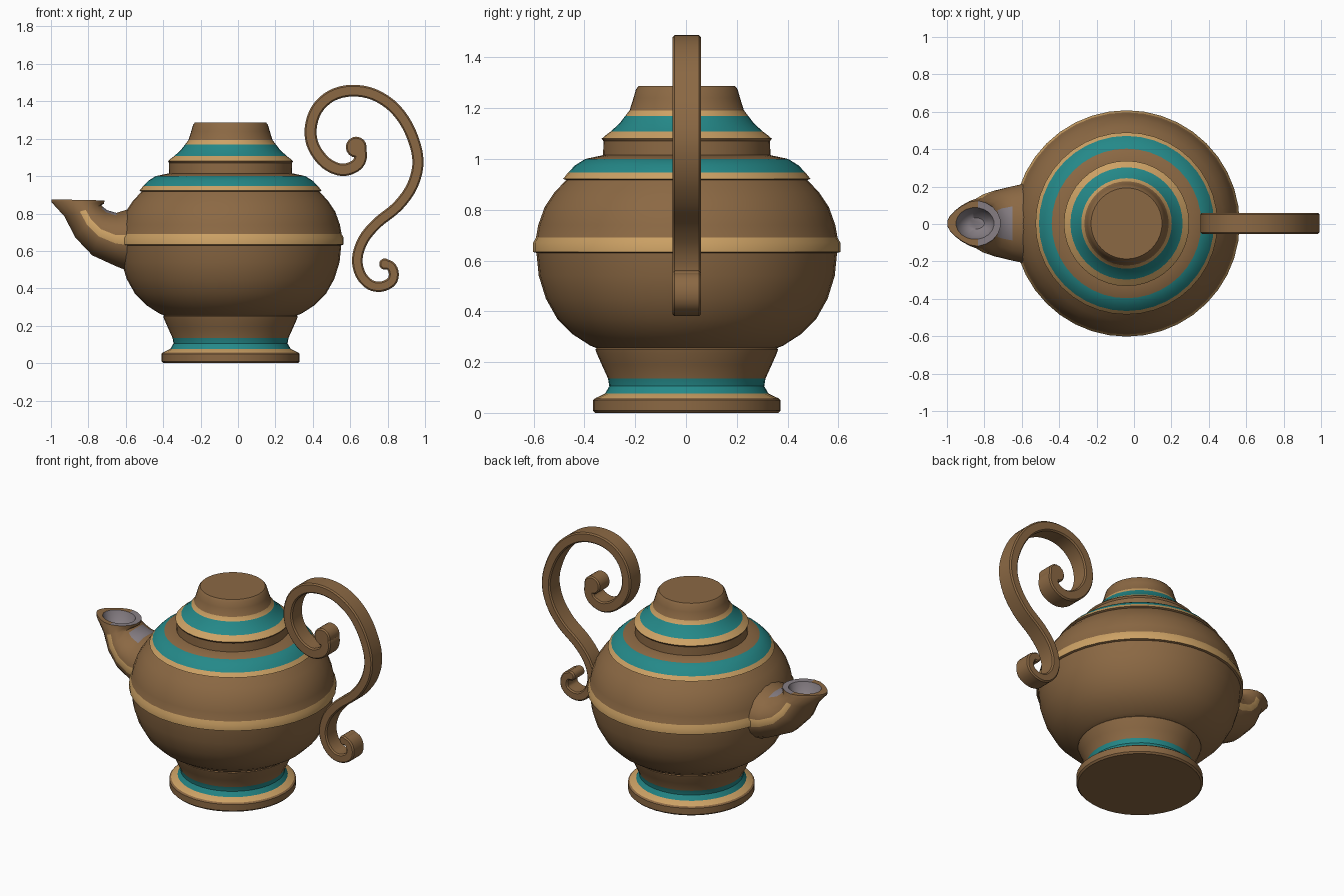
import bpy, bmesh, math
from mathutils import Vector

old = bpy.data.objects.get("Cube")
if old:
    bpy.data.objects.remove(old, do_unlink=True)

BROWN, GOLD, TEAL, GREY = range(4)
CENTRE = Vector((-0.04, 0.003, 0))


def make_material(name, colour):
    mat = bpy.data.materials.new(name)
    mat.use_nodes = True
    mat.diffuse_color = (*colour, 1)
    mat.node_tree.nodes["Principled BSDF"].inputs["Base Color"].default_value = (*colour, 1)
    return mat


materials = [
    make_material("clay brown", (0.26, 0.14, 0.057)),
    make_material("pale gold", (0.61, 0.36, 0.13)),
    make_material("teal glaze", (0.018, 0.25, 0.25)),
    make_material("inner grey", (0.24, 0.21, 0.23)),
]


def finish(bm, name, angle=32):
    """Turn a bmesh into a smooth shaded object with sharp creases kept."""
    bmesh.ops.recalc_face_normals(bm, faces=bm.faces)
    mesh = bpy.data.meshes.new(name)
    bm.to_mesh(mesh)
    bm.free()
    for mat in materials:
        mesh.materials.append(mat)
    obj = bpy.data.objects.new(name, mesh)
    bpy.context.collection.objects.link(obj)
    bpy.ops.object.select_all(action="DESELECT")
    obj.select_set(True)
    bpy.context.view_layer.objects.active = obj
    bpy.ops.object.shade_smooth_by_angle(angle=math.radians(angle))
    return obj


def loft(bm, rings, colour_rule):
    """Skin closed rings of points; cap both ends."""
    loops = [[bm.verts.new(p) for p in ring] for ring in rings]
    for row, (low, high) in enumerate(zip(loops, loops[1:])):
        count = len(low)
        for k in range(count):
            n = (k + 1) % count
            face = bm.faces.new((low[k], low[n], high[n], high[k]))
            face.material_index = colour_rule(row, k, face)
    first = bm.faces.new(loops[0][::-1])
    last = bm.faces.new(loops[-1])
    return first, last


def lathe(name, profile, segments=40):
    """Spin (radius, height, colour of the band above) about the pot axis."""
    bm = bmesh.new()
    rings = []
    for radius, z, _ in profile:
        angles = [math.tau * k / segments for k in range(segments)]
        rings.append([CENTRE + Vector((radius * math.cos(a), radius * math.sin(a), z))
                      for a in angles])
    loft(bm, rings, lambda row, k, face: profile[row][2])
    return finish(bm, name)


# Flared foot with a teal band
lathe("foot", [
    (0.36, 0, BROWN), (0.37, 0.01, BROWN), (0.37, 0.05, BROWN),
    (0.36, 0.058, GOLD), (0.322, 0.076, TEAL), (0.305, 0.105, TEAL),
    (0.31, 0.135, BROWN), (0.335, 0.19, BROWN), (0.355, 0.235, BROWN),
    (0.36, 0.25, BROWN), (0.34, 0.27, BROWN),
])

# Round belly with a raised belt and a painted shoulder
lathe("belly", [
    (0.33, 0.245, BROWN), (0.38, 0.265, BROWN), (0.45, 0.31, BROWN),
    (0.51, 0.37, BROWN), (0.555, 0.45, BROWN), (0.583, 0.54, BROWN),
    (0.592, 0.63, BROWN), (0.605, 0.634, GOLD), (0.605, 0.67, GOLD),
    (0.594, 0.69, BROWN), (0.585, 0.74, BROWN), (0.56, 0.81, BROWN),
    (0.52, 0.87, BROWN), (0.475, 0.917, BROWN), (0.487, 0.922, GOLD),
    (0.468, 0.946, TEAL), (0.44, 0.975, TEAL), (0.40, 1.0, BROWN),
    (0.33, 1.015, BROWN),
])

# Stepped lid with a flat knob
lathe("lid", [
    (0.33, 1.0, BROWN), (0.328, 1.07, BROWN), (0.335, 1.08, GOLD),
    (0.32, 1.093, GOLD), (0.3, 1.108, TEAL), (0.265, 1.14, TEAL),
    (0.242, 1.17, GOLD), (0.225, 1.192, BROWN), (0.21, 1.24, BROWN),
    (0.2, 1.275, BROWN), (0.19, 1.287, BROWN),
])


# Spout: oval sections given by lower point, upper point and half width
def oval(low, high, half_width, tip=0, count=20):
    low, high = Vector((low[0], 0, low[1])), Vector((high[0], 0, high[1]))
    mid, up = (low + high) / 2, (high - low) / 2
    points = []
    for k in range(count):
        a = math.tau * (k + 0.5) / count
        taper = 1 + tip * min(0, math.cos(a))
        points.append(mid + up * math.cos(a)
                      + Vector((0, half_width * math.sin(a) * taper + 0.003, 0)))
    return points


sections = [
    oval((-0.54, 0.47), (-0.54, 0.84), 0.225),
    oval((-0.66, 0.52), (-0.65, 0.805), 0.2),
    oval((-0.78, 0.575), (-0.7, 0.82), 0.178),
    oval((-0.87, 0.67), (-0.722, 0.837), 0.157),
    oval((-0.93, 0.785), (-0.73, 0.845), 0.137, 0.15),
    oval((-1.0, 0.862), (-0.715, 0.852), 0.128, 0.35),
    oval((-1.0, 0.876), (-0.712, 0.87), 0.123, 0.35),
    oval((-0.952, 0.875), (-0.748, 0.869), 0.085),
    oval((-0.93, 0.815), (-0.765, 0.815), 0.065),
    oval((-0.89, 0.785), (-0.8, 0.785), 0.03),
]
SIDE_FACES = (4, 14)


def spout_colour(row, k, face):
    centre = face.calc_center_median()
    if row >= 7 or (row == 6 and centre.x > -0.82):
        return GREY
    if row < 4 and k in SIDE_FACES:
        return GOLD
    if row in (1, 2) and abs(centre.y) < 0.07 and centre.z > 0.75:
        return GREY
    return BROWN


bm = bmesh.new()
back, bowl_bottom = loft(bm, sections, spout_colour)
bowl_bottom.material_index = GREY
finish(bm, "spout", 40)


# Scrolled handle: a flat band swept along a smooth path with two curls
def smooth_path(points, steps=4):
    padded = [points[0]] + points + [points[-1]]
    result = []
    for a, b, c, d in zip(padded, padded[1:], padded[2:], padded[3:]):
        for s in range(steps):
            t = s / steps
            result.append(0.5 * (2 * b + (c - a) * t + (2 * a - 5 * b + 4 * c - d) * t ** 2
                                 + (3 * b - a - 3 * c + d) * t ** 3))
    return result + [points[-1]]


handle_points = [
    (0.61, 1.155), (0.655, 1.13), (0.64, 1.065), (0.56, 1.033), (0.47, 1.07),
    (0.405, 1.155), (0.388, 1.25), (0.42, 1.355), (0.5, 1.43), (0.61, 1.457),
    (0.73, 1.435), (0.84, 1.36), (0.92, 1.24), (0.962, 1.09), (0.935, 0.955),
    (0.855, 0.84), (0.745, 0.75), (0.67, 0.66), (0.638, 0.56), (0.655, 0.475),
    (0.705, 0.42), (0.765, 0.409), (0.82, 0.435), (0.833, 0.48), (0.815, 0.52),
    (0.775, 0.53),
]
path = smooth_path([Vector((x, 0, z)) for x, z in handle_points])
HALF_DEPTH = 0.056
rings = []
for i, p in enumerate(path):
    along = (path[min(i + 1, len(path) - 1)] - path[max(i - 1, 0)]).normalized()
    side = Vector((-along.z, 0, along.x))
    half = 0.034 - 0.008 * i / len(path)
    corner = 0.008
    outline = [(half, HALF_DEPTH - corner), (half - corner, HALF_DEPTH)]
    quarter = outline + [(-u, v) for u, v in outline[::-1]]
    full = quarter + [(-u, -v) for u, v in quarter]
    rings.append([p + side * u + Vector((0, v + 0.003, 0)) for u, v in full])
bm = bmesh.new()
loft(bm, rings, lambda row, k, face: BROWN)
finish(bm, "scroll_handle", 30)


# Rounded ends inside the two curls
def curl_end(name, x, z, radius):
    bm = bmesh.new()
    discs = []
    for r, y in ((radius - 0.008, -HALF_DEPTH), (radius, 0.008 - HALF_DEPTH),
                 (radius, HALF_DEPTH - 0.008), (radius - 0.008, HALF_DEPTH)):
        discs.append([Vector((x + r * math.cos(math.tau * k / 16), y + 0.003,
                              z + r * math.sin(math.tau * k / 16))) for k in range(16)])
    loft(bm, discs, lambda row, k, face: BROWN)
    finish(bm, name, 30)


curl_end("upper_curl_end", 0.632, 1.155, 0.056)
curl_end("lower_curl_end", 0.785, 0.53, 0.03)
